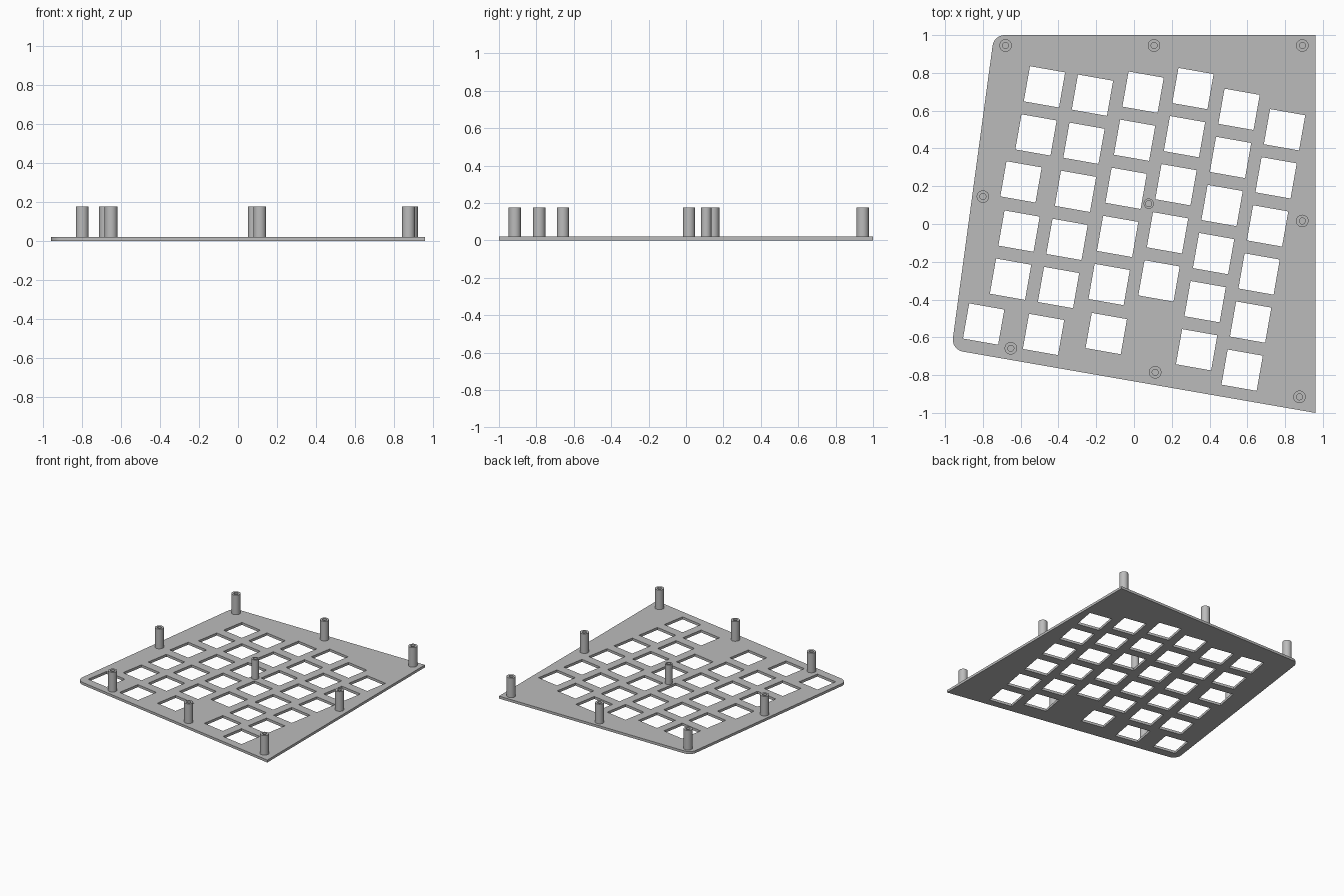
import bpy
import bmesh
import math
from mathutils import Vector

cube = bpy.data.objects.get("Cube")
if cube:
    bpy.data.objects.remove(cube, do_unlink=True)

PLATE_TOP = 0.02
POST_TOP = 0.177
TILT = math.radians(-10)
ROW = Vector((math.cos(TILT), math.sin(TILT)))   # along a row of openings
COL = Vector((ROW.y, -ROW.x))                    # down a column of openings
PITCH = 0.2585
HALF = 0.0945

grey = bpy.data.materials.new("plain grey")
grey.use_nodes = True
grey.diffuse_color = (0.5, 0.5, 0.5, 1)
grey.node_tree.nodes["Principled BSDF"].inputs["Base Color"].default_value = (0.5, 0.5, 0.5, 1)


def extrude_loops(name, loops, bottom, top):
    """Solid from an outer loop, with the inner loops left open."""
    curve = bpy.data.curves.new(name, 'CURVE')
    curve.dimensions = '2D'
    curve.fill_mode = 'BOTH'
    curve.extrude = (top - bottom) / 2
    for loop in loops:
        spline = curve.splines.new('POLY')
        spline.points.add(len(loop) - 1)
        for point, p in zip(spline.points, loop):
            point.co = (p[0], p[1], 0, 1)
        spline.use_cyclic_u = True
    shape = bpy.data.objects.new(name + " outline", curve)
    bpy.context.collection.objects.link(shape)
    bpy.context.view_layer.update()
    graph = bpy.context.evaluated_depsgraph_get()
    mesh = bpy.data.meshes.new_from_object(shape.evaluated_get(graph))
    bpy.data.objects.remove(shape, do_unlink=True)
    bpy.data.curves.remove(curve)

    bm = bmesh.new()
    bm.from_mesh(mesh)
    bmesh.ops.remove_doubles(bm, verts=bm.verts, dist=0.0001)
    bmesh.ops.translate(bm, verts=bm.verts, vec=(0, 0, (top + bottom) / 2))
    bmesh.ops.recalc_face_normals(bm, faces=bm.faces)
    bm.to_mesh(mesh)
    bm.free()
    mesh.name = name
    mesh.materials.clear()
    mesh.materials.append(grey)
    obj = bpy.data.objects.new(name, mesh)
    bpy.context.collection.objects.link(obj)
    bpy.ops.object.select_all(action='DESELECT')
    obj.select_set(True)
    bpy.context.view_layer.objects.active = obj
    bpy.ops.object.shade_smooth_by_angle(angle=math.radians(30))
    return obj


def circle(center, radius, sides=32):
    return [(center[0] + radius * math.cos(math.tau * i / sides),
             center[1] + radius * math.sin(math.tau * i / sides)) for i in range(sides)]


def rounded_corner(corner, before, after, radius, steps=8):
    c = Vector(corner)
    a = (Vector(before) - c).normalized()
    b = (Vector(after) - c).normalized()
    half = a.angle(b) / 2
    center = c + (a + b).normalized() * radius / math.sin(half)
    start = c + a * radius / math.tan(half) - center
    end = c + b * radius / math.tan(half) - center
    return [center + start.lerp(end, i / steps).normalized() * radius
            for i in range(steps + 1)]


def square(center):
    return [center + ROW * HALF * u + COL * HALF * v
            for u, v in ((-1, -1), (1, -1), (1, 1), (-1, 1))]


# Plate outline, with the two left corners rounded
back_left, front_left = (-0.741, 1), (-0.967, -0.665)
front_right, back_right = (0.96, -1), (0.96, 1)
outline = (rounded_corner(back_left, back_right, front_left, 0.064)
           + rounded_corner(front_left, back_left, front_right, 0.064)
           + [front_right, back_right])

# Staggered columns of square openings: top centre of each column
columns = [(-0.474, 0.726), (-0.22, 0.682), (0.048, 0.698),
           (0.312, 0.717), (0.556, 0.607), (0.797, 0.499)]
# Openings slid along their row, keyed by column and row
slides = {(0, 2): -0.035, (0, 5): -0.099, (1, 5): -0.035, (2, 5): 0.03}
openings = []
for c, top in enumerate(columns):
    for r in range(6):
        if (c, r) == (3, 5):
            continue
        openings.append(square(Vector(top) + COL * PITCH * r + ROW * slides.get((c, r), 0)))

extrude_loops("plate", [outline] + openings, 0, PLATE_TOP)

# Hollow standoff posts
posts = {
    "back_left": (-0.68, 0.945), "back_middle": (0.106, 0.945), "back_right": (0.891, 0.945),
    "left": (-0.80, 0.145), "right": (0.891, 0.016), "centre": (0.078, 0.108),
    "front_left": (-0.652, -0.658), "front_middle": (0.112, -0.785), "front_right": (0.876, -0.915),
}
for place, position in posts.items():
    radius = 0.027 if place == "centre" else 0.033
    extrude_loops("standoff_" + place, [circle(position, radius), circle(position, 0.016)],
                  PLATE_TOP, POST_TOP)
